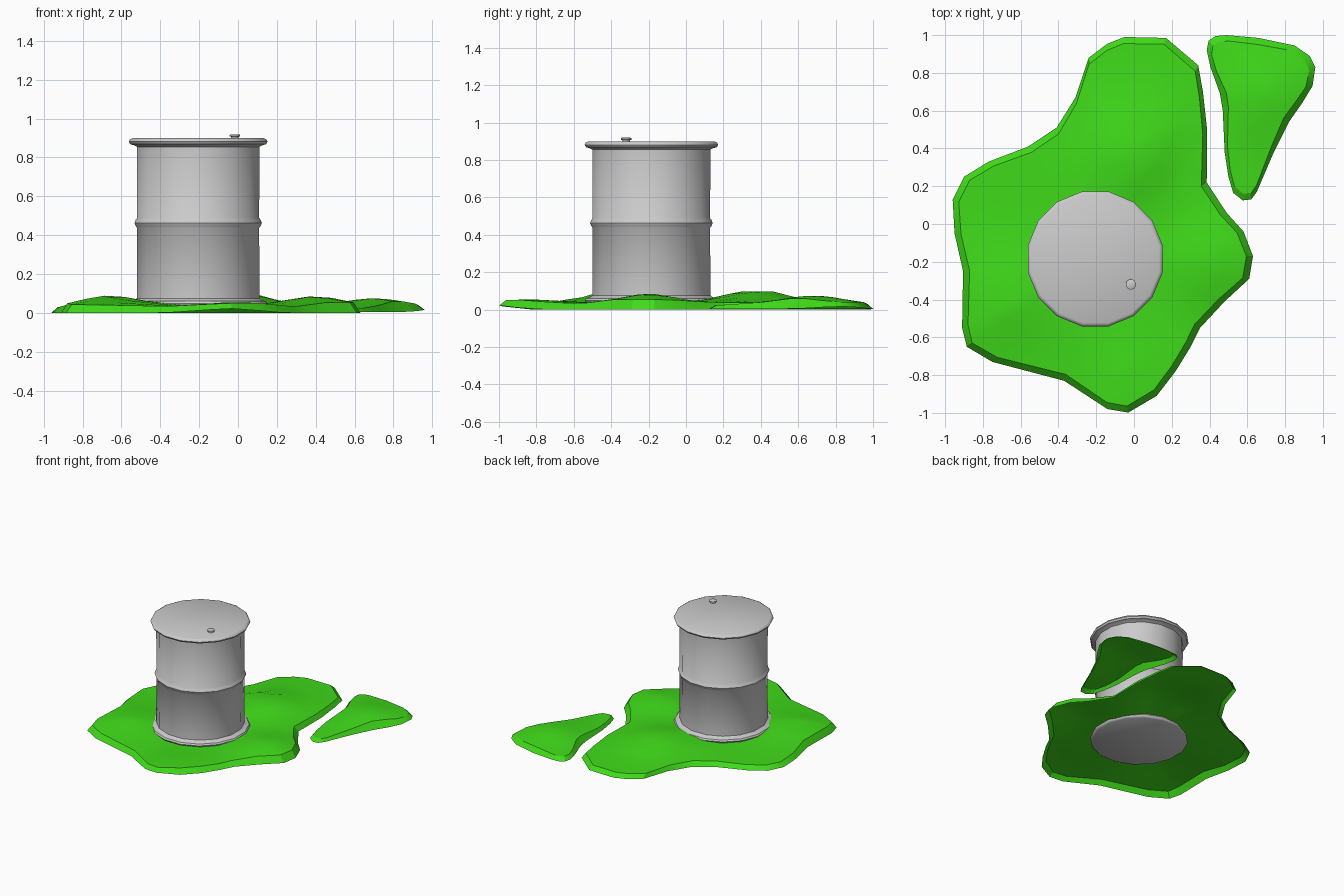
import bpy, bmesh, math
from mathutils import Vector

if "Cube" in bpy.data.objects:
    bpy.data.objects.remove(bpy.data.objects["Cube"])

CX, CY = -0.205, -0.185

green = bpy.data.materials.new("slime_green")
green.diffuse_color = (0.05, 0.7, 0.01, 1)
green.use_nodes = True
green.node_tree.nodes["Principled BSDF"].inputs["Base Color"].default_value = green.diffuse_color


def finish(bm, name, mat=None, smooth=40):
    bmesh.ops.recalc_face_normals(bm, faces=bm.faces)
    mesh = bpy.data.meshes.new(name)
    bm.to_mesh(mesh)
    bm.free()
    ob = bpy.data.objects.new(name, mesh)
    bpy.context.collection.objects.link(ob)
    if mat:
        mesh.materials.append(mat)
    bpy.ops.object.select_all(action='DESELECT')
    ob.select_set(True)
    bpy.context.view_layer.objects.active = ob
    bpy.ops.object.shade_smooth_by_angle(angle=math.radians(smooth))
    return ob


def bridge(bm, a, b):
    n = len(a)
    for i in range(n):
        j = (i + 1) % n
        bm.faces.new((a[i], a[j], b[j], b[i]))


def lathe(name, profile, x, y, sides):
    """Closed turned solid from (radius, z) pairs, bottom to top."""
    bm = bmesh.new()
    rings = []
    for r, z in profile:
        rings.append([bm.verts.new((x + r * math.cos(2 * math.pi * (i + .5) / sides),
                                    y + r * math.sin(2 * math.pi * (i + .5) / sides), z))
                      for i in range(sides)])
    for a, b in zip(rings, rings[1:]):
        bridge(bm, a, b)
    bm.faces.new(rings[0][::-1])
    bm.faces.new(rings[-1])
    return finish(bm, name)


def puddle(name, outline, centre, height, edge, steps=7):
    """Thin open sheet: lip at the outline, then rings up to the middle."""
    bm = bmesh.new()
    c = Vector(centre)
    pts = [Vector(p) for p in outline]
    prev = [bm.verts.new((p.x, p.y, edge(p))) for p in pts]
    inner = [p + (c - p).normalized() * 0.035 for p in pts]
    for s in range(steps):
        ring = []
        for p in inner:
            q = p.lerp(c, s / steps)
            ring.append(bm.verts.new((q.x, q.y, height(q))))
        bridge(bm, prev, ring)
        prev = ring
    mid = bm.verts.new((c.x, c.y, height(c)))
    n = len(prev)
    for i in range(n):
        bm.faces.new((prev[i], prev[(i + 1) % n], mid))
    ob = finish(bm, name, green, 25)
    if ob.data.polygons[-1].normal.z < 0:
        ob.data.flip_normals()
    return ob


def bumps(base, items):
    def f(p):
        return base + sum(h * math.exp(-((p.x - x) ** 2 + (p.y - y) ** 2) / (2 * s * s))
                          for x, y, h, s in items)
    return f


# Barrel with rolled rims and a middle hoop
lathe("barrel", [
    (0.345, 0.030), (0.358, 0.037), (0.363, 0.048), (0.356, 0.060), (0.335, 0.066),
    (0.322, 0.075), (0.320, 0.437), (0.328, 0.447), (0.334, 0.463), (0.328, 0.479),
    (0.320, 0.489), (0.322, 0.855), (0.335, 0.862), (0.356, 0.868), (0.364, 0.881),
    (0.358, 0.893), (0.345, 0.899)], CX, CY, 16)

# Bung cap on the lid
lathe("bung_cap", [(0.020, 0.890), (0.020, 0.906), (0.028, 0.908), (0.028, 0.916),
                   (0.023, 0.919)], -0.016, -0.32, 10)

# Large spill under the barrel
puddle("large_spill", [
    (-.03, -.998), (.12, -.91), (.22, -.78), (.3, -.65), (.35, -.55), (.48, -.41),
    (.61, -.29), (.63, -.17), (.58, -.04), (.49, .06), (.385, .22), (.387, .5),
    (.365, .7), (.34, .84), (.17, .985), (-.05, .99), (-.14, .955), (-.24, .88),
    (-.31, .67), (-.41, .51), (-.56, .41), (-.77, .33), (-.9, .25), (-.96, .13),
    (-.95, -.05), (-.905, -.25), (-.91, -.55), (-.885, -.65), (-.75, -.73),
    (-.37, -.83), (-.14, -.98)], (CX, CY),
    bumps(0.03, [(-.67, -.42, .057, .16), (.4, -.2, .055, .15), (.0, .38, .075, .17),
                 (.0, -.85, .025, .17), (CX, CY, .01, .3)]),
    bumps(0.0, [(-.03, -1, .022, .15)]))

# Small separate spill
puddle("small_spill", [
    (.385, .92), (.395, .97), (.43, .995), (.49, 1.0), (.66, .985), (.85, .945),
    (.93, .89), (.96, .83), (.945, .73), (.89, .64), (.82, .54), (.74, .38),
    (.65, .17), (.62, .13), (.575, .125), (.525, .165), (.5, .25), (.48, .38),
    (.47, .6), (.455, .69), (.405, .83)], (.63, .7),
    bumps(0.024, [(.7, .68, .05, .18)]),
    bumps(0.004, [(.96, .83, .012, .12)]), 5)
